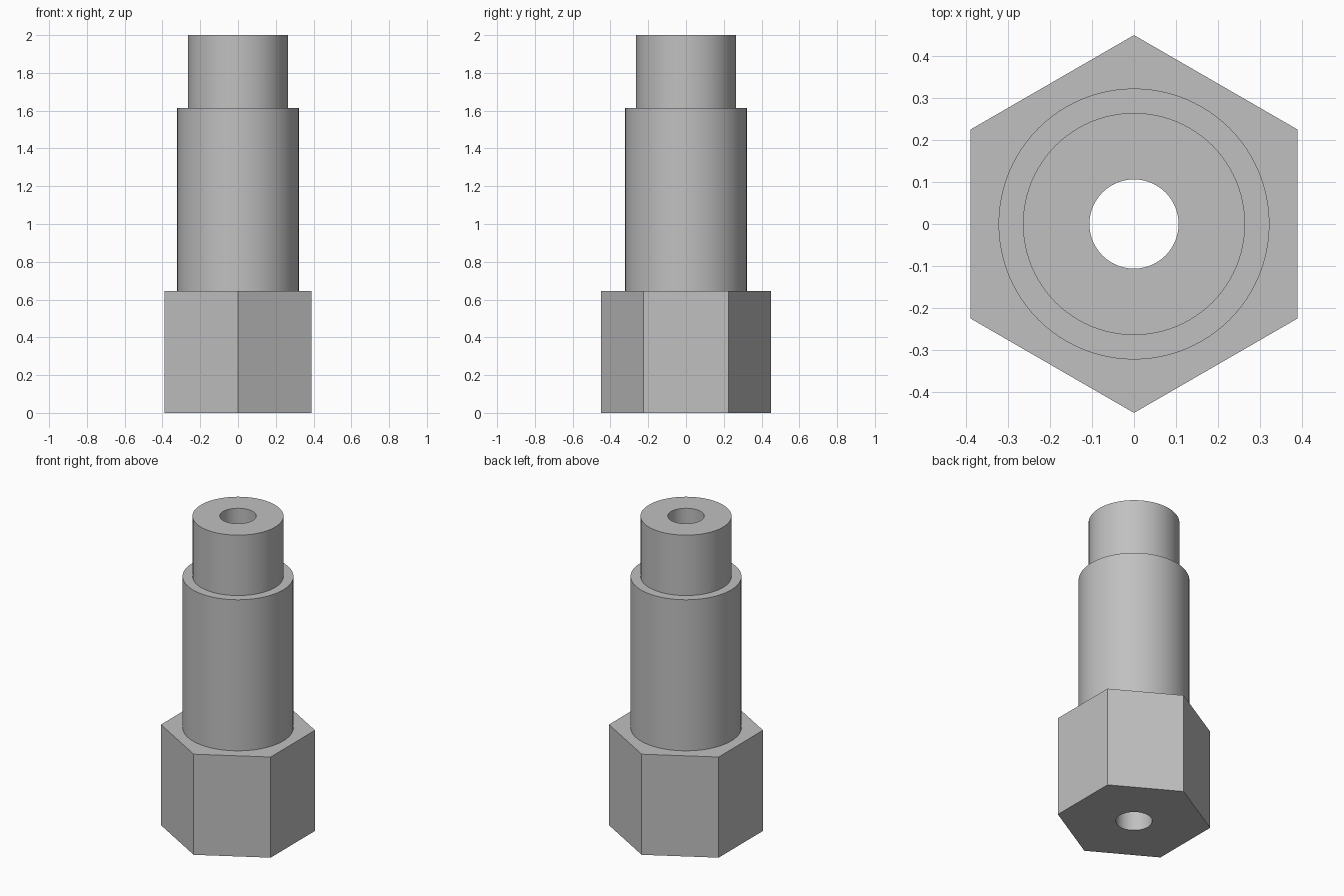
import bpy
import bmesh
from math import cos, pi, tau

from mathutils import Matrix, Vector

cube = bpy.data.objects.get("Cube")
if cube:
    bpy.data.objects.remove(cube, do_unlink=True)

SEGMENTS = 96  # multiple of six, so the hexagon corners fall on segments
BORE, NECK, BODY, HEX = 0.106, 0.264, 0.322, 0.449
SHOULDER, STEP, TOP = 0.645, 1.613, 2.0

steel = bpy.data.materials.new("grey steel")
steel.use_nodes = True
colour = (0.53, 0.53, 0.53, 1)
steel.diffuse_color = colour
steel.node_tree.nodes["Principled BSDF"].inputs["Base Color"].default_value = colour


def ring(bm, radius, z, hexagon=False):
    """Closed loop of points, round or hexagonal with corners on the y axis."""
    verts = []
    for i in range(SEGMENTS):
        angle = tau * i / SEGMENTS
        r = radius
        if hexagon:
            r *= cos(pi / 6) / cos(angle % (pi / 3) - pi / 6)
        point = Matrix.Rotation(angle + pi / 2, 3, "Z") @ Vector((r, 0, 0))
        verts.append(bm.verts.new((point.x, point.y, z)))
    return verts


# Stepped sleeve: hexagonal base, round body, narrower neck, through bore
bm = bmesh.new()
rings = [
    ring(bm, HEX, 0, True),
    ring(bm, HEX, SHOULDER, True),
    ring(bm, BODY, SHOULDER),
    ring(bm, BODY, STEP),
    ring(bm, NECK, STEP),
    ring(bm, NECK, TOP),
    ring(bm, BORE, TOP),
    ring(bm, BORE, 0),
]
for lower, upper in zip(rings, rings[1:] + rings[:1]):
    for i in range(SEGMENTS):
        j = (i + 1) % SEGMENTS
        bm.faces.new((lower[i], lower[j], upper[j], upper[i]))
bmesh.ops.recalc_face_normals(bm, faces=bm.faces)

mesh = bpy.data.meshes.new("hex_sleeve")
bm.to_mesh(mesh)
bm.free()
mesh.materials.append(steel)
sleeve = bpy.data.objects.new("hex_sleeve", mesh)
bpy.context.collection.objects.link(sleeve)

# Smooth round walls with crisp edges
bpy.ops.object.select_all(action="DESELECT")
sleeve.select_set(True)
bpy.context.view_layer.objects.active = sleeve
bpy.ops.object.shade_smooth_by_angle(angle=pi / 6)
